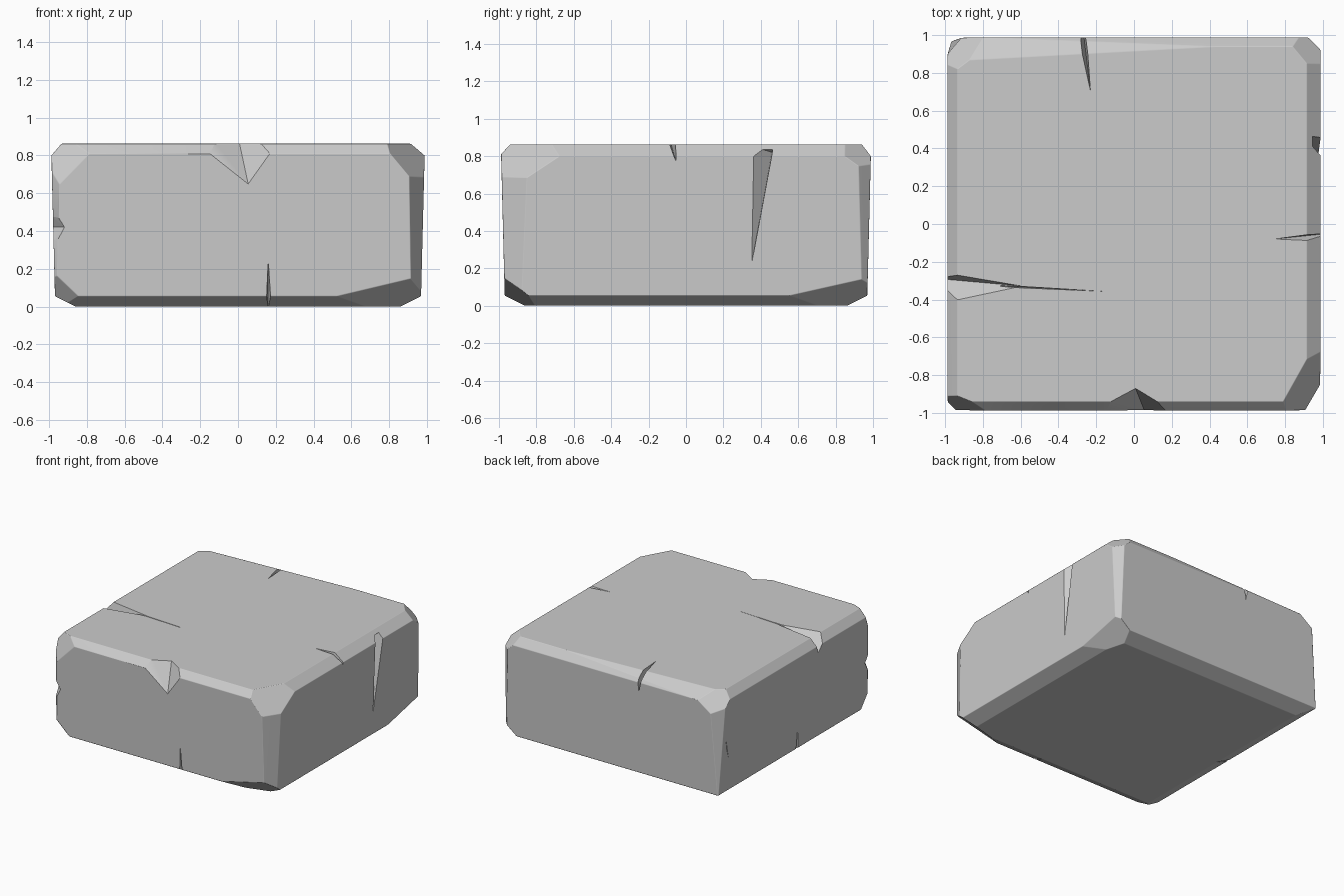
import bpy, bmesh
from mathutils import Vector

if "Cube" in bpy.data.objects:
    bpy.data.objects.remove(bpy.data.objects["Cube"])

CENTRE = Vector((0, 0, 0.43))


def hull_mesh(points):
    """Closed convex bmesh around the points, with flat sides merged."""
    bm = bmesh.new()
    for p in points:
        bm.verts.new(p)
    bmesh.ops.remove_doubles(bm, verts=bm.verts[:], dist=0.003)
    bmesh.ops.convex_hull(bm, input=bm.verts[:])
    loose = [v for v in bm.verts if not v.link_faces]
    bmesh.ops.delete(bm, geom=loose, context="VERTS")
    bmesh.ops.dissolve_limit(bm, angle_limit=0.02, verts=bm.verts[:], edges=bm.edges[:])
    bmesh.ops.recalc_face_normals(bm, faces=bm.faces[:])
    return bm


def chop(points, a, b, c):
    """Slice off everything beyond the plane through three points."""
    a, b, c = Vector(a), Vector(b), Vector(c)
    n = (b - a).cross(c - a).normalized()
    if n.dot(CENTRE - a) > 0:
        n = -n
    keep = [p for p in points if n.dot(p - a) <= 0]
    gone = [p for p in points if n.dot(p - a) > 0]
    if not gone:
        return points
    bm = hull_mesh(points)
    for e in bm.edges:
        p, q = e.verts[0].co, e.verts[1].co
        dp, dq = n.dot(p - a), n.dot(q - a)
        if dp * dq < 0:
            keep.append(p.lerp(q, dp / (dp - dq)))
    bm.free()
    return keep


def make_object(name, bm):
    me = bpy.data.meshes.new(name)
    bm.to_mesh(me)
    bm.free()
    ob = bpy.data.objects.new(name, me)
    bpy.context.collection.objects.link(ob)
    return ob


def bake(ob):
    """Apply the modifiers if the outcome is a sound block."""
    bpy.context.view_layer.update()
    dg = bpy.context.evaluated_depsgraph_get()
    me = bpy.data.meshes.new_from_object(ob.evaluated_get(dg))
    xs = [v.co.x for v in me.vertices]
    ok = len(me.polygons) > 10 and 1.9 < max(xs) - min(xs) < 2.05
    ob.modifiers.clear()
    if ok:
        ob.data = me
    return ok


# Slightly tapered block
pts = [Vector((x * w, y * w, z)) for z, w in ((0, 0.968), (0.862, 0.99))
       for x in (-1, 1) for y in (-1, 1)]
cuts = []
# Chamfers along the bottom and top edges
for s in (-1, 1):
    cuts.append(((-1, s * 0.97, 0.055), (1, s * 0.97, 0.055), (0, s * 0.86, 0)))
    cuts.append(((s * 0.97, -1, 0.055), (s * 0.97, 1, 0.055), (s * 0.86, 0, 0)))
cuts += [
    ((-1, -0.989, 0.81), (1, -0.989, 0.81), (0, -0.94, 0.862)),
    ((-1, 0.988, 0.80), (1, 0.988, 0.80), (0, 0.94, 0.862)),
    ((-0.988, -1, 0.80), (-0.988, 1, 0.80), (-0.935, 0, 0.862)),
    ((0.988, -1, 0.80), (0.988, 1, 0.80), (0.915, 0, 0.862)),
    # upright edges
    ((0.91, -0.98, 0), (0.91, -0.98, 1), (0.98, -0.86, 0.4)),
    ((0.93, 0.98, 0), (0.93, 0.98, 1), (0.98, 0.93, 0.4)),
    ((-0.95, -0.98, 0), (-0.95, -0.98, 1), (-0.98, -0.95, 0.4)),
    ((-0.96, 0.97, 0.1), (-0.91, 0.985, 0.8), (-0.985, 0.9, 0.8)),
    # broken corners
    ((0.79, -0.94, 0.862), (0.93, -0.69, 0.862), (0.92, -0.975, 0.68)),
    ((0.5, -0.97, 0.05), (0.93, -0.97, 0.15), (0.97, -0.85, 0.06)),
    ((0.97, 0.53, 0.05), (0.97, 0.94, 0.14), (0.85, 0.97, 0.05)),
    ((-0.80, -0.987, 0.80), (-0.97, -0.97, 0.66), (-0.91, -0.92, 0.862)),
    ((-0.91, 0.84, 0.862), (-0.79, 0.93, 0.862), (-0.95, 0.975, 0.70)),
    ((0.89, 0.88, 0.862), (0.84, 0.94, 0.862), (0.96, 0.965, 0.74)),
    ((-0.97, -0.88, 0.06), (-0.95, -0.96, 0.14), (-0.85, -0.97, 0.06)),
    # flatter wear along the back left rim
    ((-0.85, 0.87, 0.862), (-0.3, 0.90, 0.862), (-0.6, 0.988, 0.805)),
]
for c in cuts:
    pts = chop(pts, *c)
block = make_object("stone_block", hull_mesh(pts))

# Soft edges
bev = block.modifiers.new("soft_edges", "BEVEL")
bev.width, bev.segments = 0.022, 3
bev.limit_method, bev.angle_limit = "ANGLE", 0.2
bake(block)

# Chips and cracks, each a small convex wedge
wedges = [
    # chip in the front top rim
    [(0, -0.85, 0.9), (0.06, -1.0, 0.62), (-0.28, -1.0, 0.9), (0.28, -1.02, 0.9), (0, -1.2, 0.9)],
    # chip in the front left edge
    [(-0.90, -1.0, 0.42), (-0.99, -0.9, 0.42), (-1.0, -1.0, 0.22), (-1.0, -1.0, 0.58), (-1.1, -1.1, 0.42)],
    # front crack
    [(0.14, -1.05, -0.05), (0.19, -1.05, -0.05), (0.16, -0.97, 0.24), (0.16, -0.82, -0.05)],
    # right side crack
    [(1.02, 0.47, 0.86), (1.02, 0.33, 0.86), (0.975, 0.35, 0.22), (0.90, 0.46, 0.82), (0.98, 0.40, 0.55)],
    # back crack
    [(-0.31, 1.03, 0.9), (-0.25, 1.03, 0.9), (-0.23, 0.70, 0.865), (-0.27, 1.03, 0.70)],
    # left crack: wide notch and long hairline
    [(-1.03, -0.25, 0.88), (-1.03, -0.44, 0.88), (-0.58, -0.33, 0.866), (-0.80, -0.32, 0.84), (-1.03, -0.29, 0.73)],
    [(-0.72, -0.322, 0.87), (-0.72, -0.334, 0.87), (-0.1, -0.36, 0.866), (-0.7, -0.328, 0.82)],
    # right rim nick
    [(1.03, -0.04, 0.88), (1.03, -0.10, 0.88), (0.74, -0.08, 0.864), (1.03, -0.05, 0.76)],
    # left lower crack
    [(-1.03, -0.08, -0.05), (-1.03, -0.02, -0.05), (-0.97, -0.05, 0.22), (-0.82, -0.05, -0.05)],
    # left hairline
    [(-1.0, 0.83, 0.25), (-1.0, 0.90, 0.55), (-1.0, 0.875, 0.4), (-0.94, 0.865, 0.4)],
]
for w in wedges:
    cutter = make_object("crack_cutter", hull_mesh([Vector(p) for p in w]))
    cutter.hide_render = True
    for solver in ("EXACT", "MANIFOLD", "FLOAT"):
        cut = block.modifiers.new("crack", "BOOLEAN")
        cut.operation, cut.solver, cut.object = "DIFFERENCE", solver, cutter
        if bake(block):
            break
    bpy.data.objects.remove(cutter)

# Smooth the soft edges, keep the cracks sharp
bpy.context.view_layer.objects.active = block
block.select_set(True)
bpy.ops.object.shade_smooth_by_angle(angle=0.5)
wn = block.modifiers.new("weighted_normals", "WEIGHTED_NORMAL")
wn.keep_sharp = True
